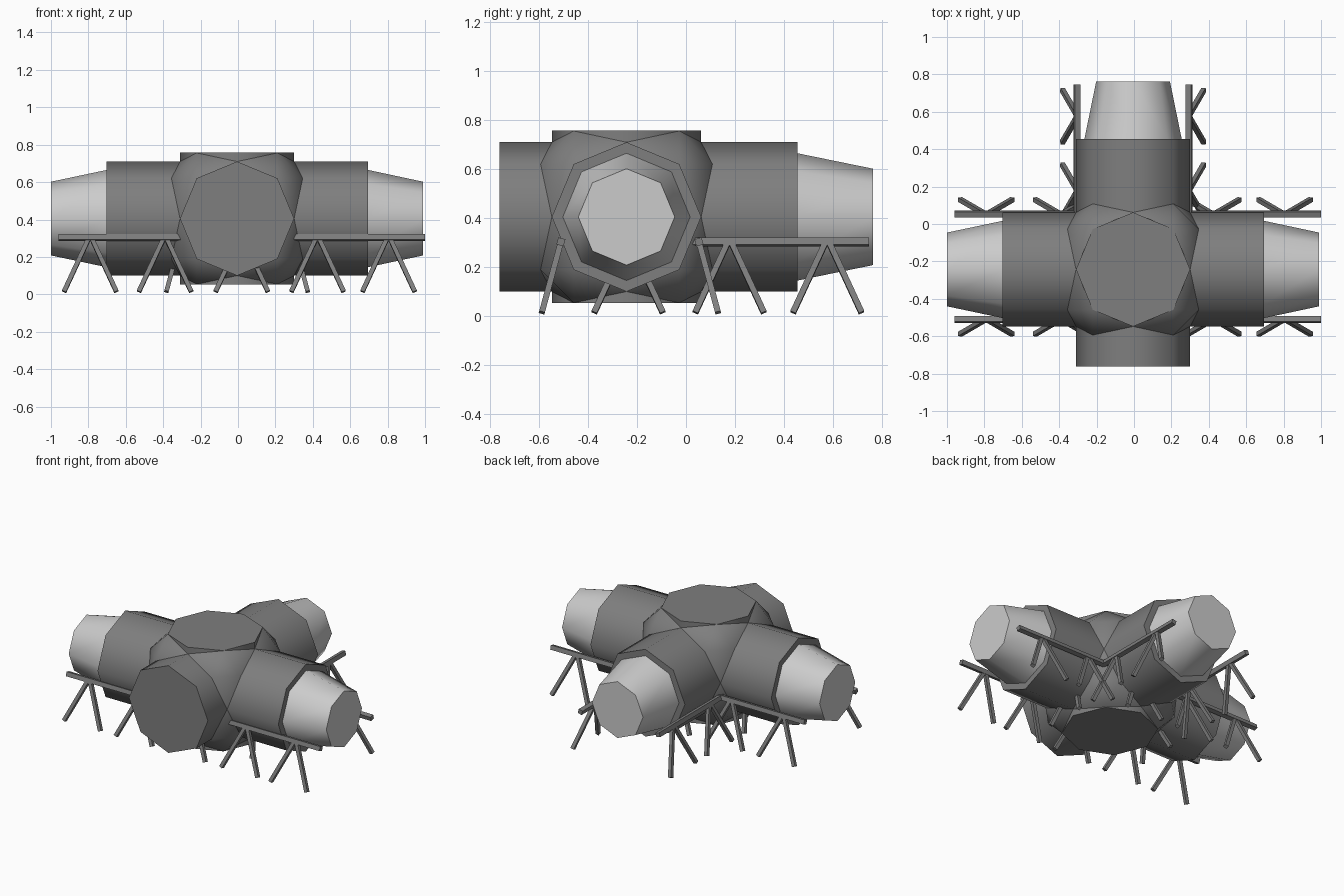
import bpy, bmesh, math
from itertools import permutations, product
from mathutils import Vector, Matrix

if "Cube" in bpy.data.objects:
    bpy.data.objects.remove(bpy.data.objects["Cube"], do_unlink=True)


def material(name, grey):
    m = bpy.data.materials.new(name)
    m.use_nodes = True
    m.diffuse_color = (grey, grey, grey, 1)
    m.node_tree.nodes["Principled BSDF"].inputs["Base Color"].default_value = (grey, grey, grey, 1)
    return m


DARK = material("dark grey", 0.21)
LIGHT = material("light grey", 0.6)
CENTRE = Vector((-0.005, -0.243, 0.405))
R = 0.305


def finish(bm, name, mat, smooth=True):
    bmesh.ops.recalc_face_normals(bm, faces=bm.faces)
    me = bpy.data.meshes.new(name)
    bm.to_mesh(me)
    bm.free()
    me.materials.append(mat)
    ob = bpy.data.objects.new(name, me)
    bpy.context.collection.objects.link(ob)
    if smooth:
        bpy.ops.object.select_all(action='DESELECT')
        ob.select_set(True)
        bpy.context.view_layer.objects.active = ob
        bpy.ops.object.shade_smooth_by_angle(angle=math.radians(50))
    return ob


def tube(name, axis, start, end, r1, r2, mat):
    """Eight-sided tube along an axis; start and end are offsets from the centre."""
    bm = bmesh.new()
    bmesh.ops.create_cone(bm, cap_ends=True, segments=8, radius1=r1, radius2=r2,
                          depth=abs(end - start))
    d = Vector(axis)
    rot = d.to_track_quat('Z', 'Y').to_matrix().to_4x4()
    bm.transform(Matrix.Translation(CENTRE + d * (start + end) / 2) @ rot)
    return finish(bm, name, mat)


# Module tubes
tube("cross_tube", (1, 0, 0), -0.697, 0.70, R, R, DARK)
tube("long_tube", (0, 1, 0), -0.518, 0.698, R, R, DARK)
tube("vertical_tube", (0, 0, 1), -0.352, 0.352, R, R, DARK)

# Tapered end modules
tube("left_end_cone", (1, 0, 0), 0.70, 0.995, 0.26, 0.197, LIGHT)
tube("right_end_cone", (-1, 0, 0), 0.697, 0.995, 0.26, 0.197, LIGHT)
tube("back_end_cone", (0, 1, 0), 0.698, 1.006, 0.26, 0.197, LIGHT)

# Faceted hub where the tubes meet
s = R * math.sqrt(0.5)
points = set()
for base in ((0.351, s, s), (R, R, 0)):
    for p in permutations(base):
        for sign in product((-1, 1), repeat=3):
            points.add(tuple(a * b + 0.0 for a, b in zip(p, sign)))
bm = bmesh.new()
for p in sorted(points):
    bm.verts.new(CENTRE + Vector(p))
bmesh.ops.convex_hull(bm, input=bm.verts)
finish(bm, "hub", DARK)


def beam(bm, p, q, normal, width):
    """Square bar from p to q with one side facing normal."""
    d = (q - p).normalized()
    n = (normal - d * normal.dot(d)).normalized()
    rot = Matrix((d, n, d.cross(n))).transposed().to_4x4()
    size = Matrix.Diagonal(((q - p).length, width, width, 1))
    bmesh.ops.create_cube(bm, size=1, matrix=Matrix.Translation((p + q) / 2) @ rot @ size)


def support(name, along, out, offset, start, end, apexes):
    """Rail with splayed pairs of legs; out points away from the tube."""
    along, out = Vector(along), Vector(out)
    top = out * offset + Vector((0, 0, 0.303))
    foot = out * (offset + 0.078) + Vector((0, 0, 0.014))
    normal = along.cross(foot - top)
    bm = bmesh.new()
    beam(bm, top + along * start, top + along * end, normal, 0.03)
    for a in apexes:
        for side in (-1, 1):
            beam(bm, top + along * (a + 0.006 * side), foot + along * (a + 0.14 * side), normal, 0.024)
    finish(bm, name, DARK, smooth=False)


# Landing supports under the tubes
cross = (-0.79, -0.39, 0.02, 0.425, 0.805)
support("cross_back_support", (1, 0, 0), (0, 1, 0), 0.053, -0.96, 1.0, cross)
support("cross_front_support", (1, 0, 0), (0, -1, 0), 0.511, -0.96, 1.0, cross)
long_run = (-0.235, 0.178, 0.577)
support("left_long_support", (0, 1, 0), (1, 0, 0), 0.295, -0.40, 0.747, long_run)
support("right_long_support", (0, 1, 0), (-1, 0, 0), 0.305, -0.40, 0.747, long_run)
